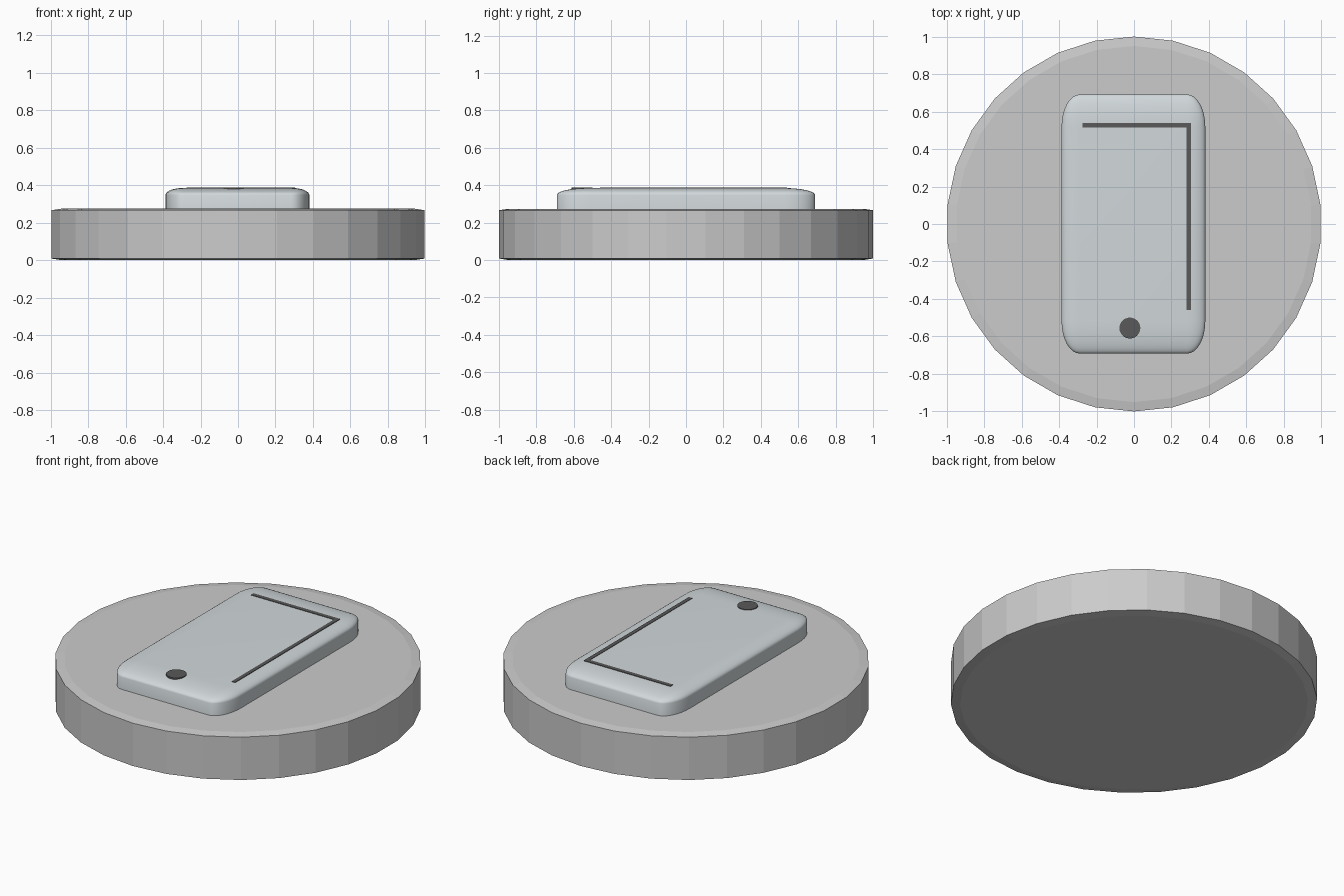
import bpy, bmesh, math
from mathutils import Matrix

if "Cube" in bpy.data.objects:
    bpy.data.objects.remove(bpy.data.objects["Cube"])


def material(name, rgb):
    m = bpy.data.materials.new(name)
    m.diffuse_color = (*rgb, 1)
    m.use_nodes = True
    m.node_tree.nodes["Principled BSDF"].inputs["Base Color"].default_value = m.diffuse_color
    return m


def add_object(name, bm, mat=None):
    bmesh.ops.recalc_face_normals(bm, faces=bm.faces[:])
    mesh = bpy.data.meshes.new(name)
    bm.to_mesh(mesh)
    bm.free()
    ob = bpy.data.objects.new(name, mesh)
    bpy.context.collection.objects.link(ob)
    if mat:
        mesh.materials.append(mat)
    return ob


def stack(bm, rings, sides):
    """Capped stack of regular rings given as (radius, z), first corner on +y."""
    loops = []
    for r, z in rings:
        angles = [math.pi / 2 + math.tau * i / sides for i in range(sides)]
        loops.append([bm.verts.new((r * math.cos(a), r * math.sin(a), z)) for a in angles])
    for lo, hi in zip(loops, loops[1:]):
        for i in range(sides):
            j = (i + 1) % sides
            bm.faces.new((lo[i], lo[j], hi[j], hi[i]))
    bm.faces.new(loops[0][::-1])
    bm.faces.new(loops[-1])


def smooth(ob, angle=30):
    bpy.ops.object.select_all(action='DESELECT')
    ob.select_set(True)
    bpy.context.view_layer.objects.active = ob
    bpy.ops.object.shade_smooth_by_angle(angle=math.radians(angle))


shell_grey = material("shell_grey", (0.64, 0.69, 0.71))
dark_grey = material("dark_grey", (0.1, 0.1, 0.1))

# Faceted round base with a very shallow chamfer on both rims
bm = bmesh.new()
stack(bm, [(0.95, 0), (1, 0.008), (1, 0.266), (0.95, 0.274)], 30)
add_object("base_disc", bm)

# Rounded slab: a bevelled unit cube stretched to size, sunk into the base
bm = bmesh.new()
bmesh.ops.create_cube(bm, size=1)
bmesh.ops.bevel(bm, geom=bm.edges[:], offset=0.125, segments=8, profile=0.5,
                affect='EDGES', clamp_overlap=True)
bm.transform(Matrix.Translation((-0.003, 0, 0.235)) @ Matrix.Diagonal((0.767, 1.382, 0.3, 1)))
smooth(add_object("slab", bm, shell_grey), 40)

# Thin L-shaped screen line along the far and right edges, one extruded outline
bm = bmesh.new()
outline = [(-0.275, 0.515), (0.28, 0.515), (0.28, -0.46), (0.303, -0.46),
           (0.303, 0.54), (-0.275, 0.54)]
face = bm.faces.new([bm.verts.new((x, y, 0.375)) for x, y in outline])
top = bmesh.ops.extrude_face_region(bm, geom=[face], use_keep_orig=True)
bmesh.ops.translate(bm, verts=[v for v in top['geom'] if isinstance(v, bmesh.types.BMVert)],
                    vec=(0, 0, 0.0125))
add_object("screen_line", bm, dark_grey)

# Round button
bm = bmesh.new()
stack(bm, [(0.056, 0.37), (0.056, 0.3885)], 24)
bm.transform(Matrix.Translation((-0.022, -0.555, 0)))
add_object("button", bm, dark_grey)
